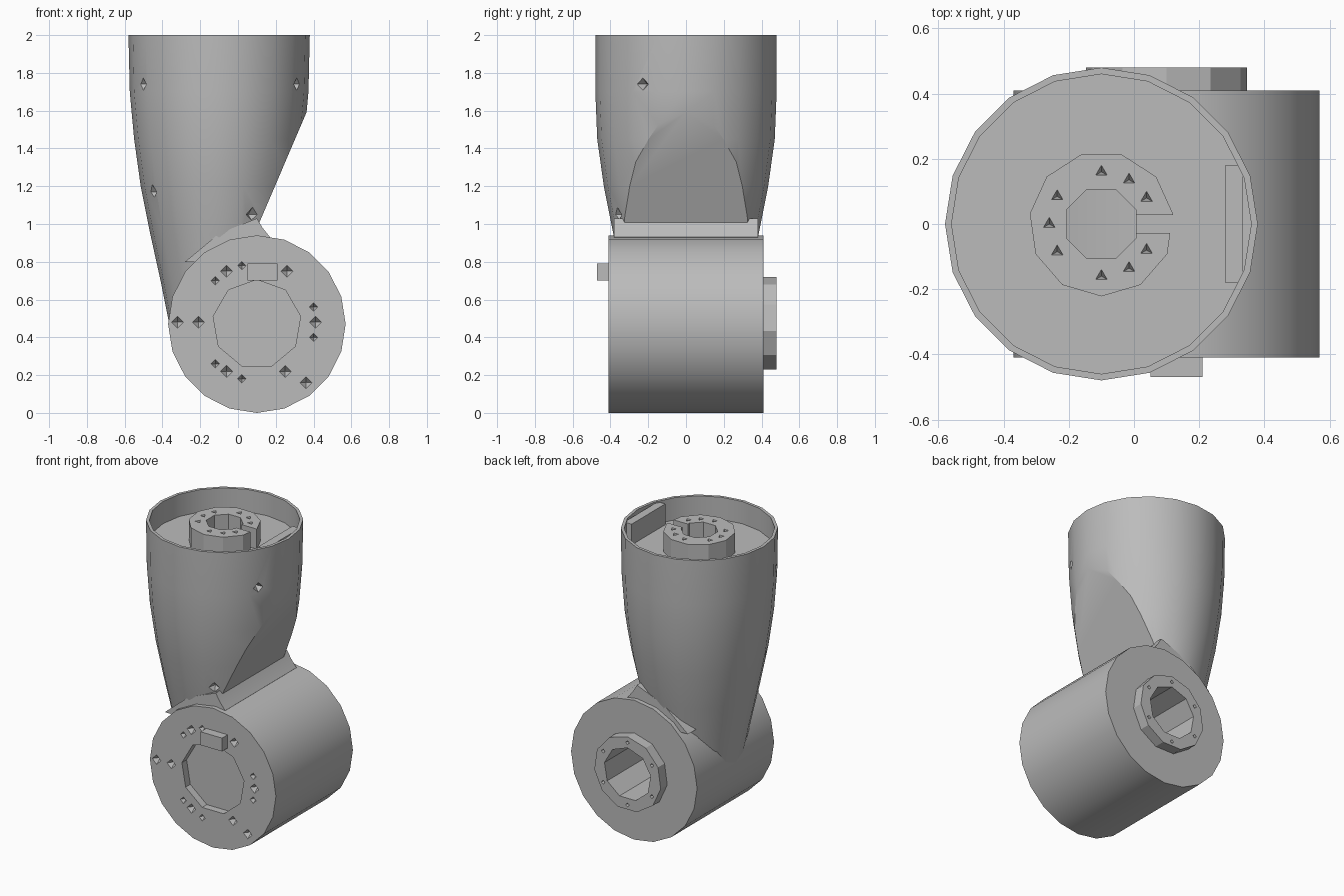
import bpy, bmesh, math
from mathutils import Vector, Matrix

cube = bpy.data.objects.get("Cube")
if cube:
    bpy.data.objects.remove(cube, do_unlink=True)

grey = bpy.data.materials.new("light_grey")
grey.use_nodes = True
grey.diffuse_color = (0.5, 0.5, 0.5, 1)
grey.node_tree.nodes["Principled BSDF"].inputs["Base Color"].default_value = (0.5, 0.5, 0.5, 1)

UP, BACK = Vector((0, 0, 1)), Vector((0, 1, 0))
HUB = Vector((0.1, 0, 0.47))      # horizontal joint centre
TOP = Vector((-0.1, 0, 0))        # vertical joint axis


def finish(name, bm):
    bmesh.ops.recalc_face_normals(bm, faces=bm.faces)
    mesh = bpy.data.meshes.new(name)
    bm.to_mesh(mesh)
    bm.free()
    mesh.materials.append(grey)
    obj = bpy.data.objects.new(name, mesh)
    bpy.context.collection.objects.link(obj)
    return obj


def add_cone(bm, start, end, r1, r2, sides, turn=0):
    axis = end - start
    rot = axis.to_track_quat('Z', 'Y').to_matrix().to_4x4()
    mat = Matrix.Translation((start + end) / 2) @ rot @ Matrix.Rotation(turn, 4, 'Z')
    bmesh.ops.create_cone(bm, cap_ends=True, segments=sides, radius1=r1,
                          radius2=r2, depth=axis.length, matrix=mat)


def cylinder(name, start, end, r, sides, turn=0):
    bm = bmesh.new()
    add_cone(bm, start, end, r, r, sides, turn)
    return finish(name, bm)


def box(name, low, high):
    low, high = Vector(low), Vector(high)
    bm = bmesh.new()
    mat = Matrix.Translation((low + high) / 2) @ Matrix.Diagonal((*(high - low), 1))
    bmesh.ops.create_cube(bm, size=1, matrix=mat)
    return finish(name, bm)


def dents(name, spots, r, depth, sides):
    """Pointed screw holes: each spot is a surface point and an inward direction."""
    bm = bmesh.new()
    for point, inward in spots:
        add_cone(bm, point - inward * 0.005, point + inward * depth, r, 0, sides)
    return finish(name, bm)


def activate(obj):
    bpy.ops.object.select_all(action='DESELECT')
    obj.select_set(True)
    bpy.context.view_layer.objects.active = obj


def cut(obj, cutter):
    mod = obj.modifiers.new("cut", 'BOOLEAN')
    mod.operation, mod.solver, mod.object = 'DIFFERENCE', 'EXACT', cutter
    activate(obj)
    bpy.ops.object.modifier_apply(modifier=mod.name)
    bpy.data.objects.remove(cutter, do_unlink=True)


# Horizontal joint housing with a shallow front recess and a deep rear bore
housing = cylinder("joint_housing", HUB - BACK * 0.41, HUB + BACK * 0.41, 0.47, 20)
cut(housing, cylinder("recess", HUB - BACK * 0.5, HUB - BACK * 0.36, 0.235, 9))
cut(housing, cylinder("bore", HUB - BACK * 0.3, HUB + BACK * 0.6, 0.175, 9))
big = [(-0.32, 0.48), (-0.21, 0.48), (-0.06, 0.75), (0.26, 0.75),
       (0.41, 0.48), (0.25, 0.22), (0.36, 0.16), (-0.06, 0.22)]
small = [(0.02, 0.78), (-0.12, 0.7), (0.4, 0.56), (0.4, 0.4), (-0.12, 0.26), (0.02, 0.18)]
for spots, r in ((big, 0.036), (small, 0.025)):
    front = [(Vector((x, -0.41, z)), BACK) for x, z in spots]
    cut(housing, dents("front_holes", front, r, 0.04, 4))

# Locating tab on the front face
box("front_tab", (0.05, -0.47, 0.7), (0.21, -0.4, 0.79))

# Rear flange ring
flange = cylinder("rear_flange", HUB + BACK * 0.39, HUB + BACK * 0.48, 0.25, 11)
cut(flange, cylinder("bore", HUB + BACK * 0.3, HUB + BACK * 0.6, 0.175, 9))
ring = [math.tau * (i + 0.5) / 6 for i in range(6)]
cut(flange, dents("flange_holes", [
    (HUB + Vector((0.21 * math.cos(a), 0.48, 0.21 * math.sin(a))), -BACK)
    for a in ring], 0.016, 0.03, 4))

# Tapered arm lofted from circles, then sliced by a slanted plane on the left side
bm = bmesh.new()
SIDES = 20
loops = []
for z, r in ((0.45, 0.26), (0.7, 0.31), (0.95, 0.365), (1.2, 0.415),
             (1.45, 0.45), (1.7, 0.473), (2.0, 0.48)):
    ry = min(0.48, r + 0.02)
    loops.append([bm.verts.new((-0.1 + r * math.cos(math.tau * i / SIDES),
                                ry * math.sin(math.tau * i / SIDES), z))
                  for i in range(SIDES)])
for low, high in zip(loops, loops[1:]):
    for i in range(SIDES):
        j = (i + 1) % SIDES
        bm.faces.new((low[i], low[j], high[j], high[i]))
bm.faces.new(loops[0][::-1])
bm.faces.new(loops[-1])
sliced = bmesh.ops.bisect_plane(bm, geom=bm.verts[:] + bm.edges[:] + bm.faces[:],
                                plane_co=(0.375, 0, 1.62), plane_no=(0.62, 0, -0.265),
                                clear_outer=True)
bmesh.ops.holes_fill(bm, edges=[e for e in sliced["geom_cut"]
                                if isinstance(e, bmesh.types.BMEdge)], sides=0)
arm = finish("tapered_arm", bm)

# Open cup in the arm's end, and the cable bore below it
cut(arm, cylinder("cup", TOP + UP * 1.85, TOP + UP * 2.2, 0.46, 20))
cut(arm, cylinder("cable_bore", TOP + UP * 0.75, TOP + UP * 2.2, 0.115, 8, math.pi / 8))
side = []
for x, y, z in ((-0.505, -0.25, 1.74), (0.315, -0.23, 1.74),
                (-0.45, -0.22, 1.17), (0.075, -0.36, 1.05)):
    side.append((Vector((x, y, z)), Vector((-0.1 - x, -y, 0)).normalized()))
cut(arm, dents("arm_holes", side, 0.04, 0.05, 4))

# Hub ring standing in the cup, with a slot and small holes
hub = cylinder("cup_hub", TOP + UP * 1.83, TOP + UP * 1.985, 0.222, 11)
cut(hub, cylinder("hub_bore", TOP + UP * 1.7, TOP + UP * 2.2, 0.115, 8, math.pi / 8))
cut(hub, box("slot", (-0.02, -0.028, 1.7), (0.2, 0.028, 2.1)))
angles = [s * a for s in (1, -1) for a in (30, 58, 90, 148)] + [180]
cut(hub, dents("hub_holes", [
    (TOP + Vector((0.16 * math.cos(math.radians(a)),
                   0.16 * math.sin(math.radians(a)), 1.985)), -UP)
    for a in angles], 0.023, 0.04, 3))

# Stop block inside the cup wall
box("cup_stop", (0.28, -0.18, 1.83), (0.335, 0.18, 1.99))

# Fillet where the arm meets the housing
bm = bmesh.new()
profile = [(-0.28, 0.8), (-0.1, 0.95), (0.1, 1.03), (0.13, 0.98), (0.17, 0.93), (0.1, 0.8)]
face = bm.faces.new([bm.verts.new((x, -0.38, z)) for x, z in profile])
grown = bmesh.ops.extrude_face_region(bm, geom=[face])
bmesh.ops.translate(bm, vec=(0, 0.76, 0),
                    verts=[v for v in grown["geom"] if isinstance(v, bmesh.types.BMVert)])
finish("arm_fillet", bm)

# Smooth the round walls and keep hard edges
for obj in bpy.context.collection.objects:
    if obj.type == 'MESH' and obj.data.materials and obj.data.materials[0] == grey:
        activate(obj)
        bpy.ops.object.shade_smooth_by_angle(angle=math.radians(28))
